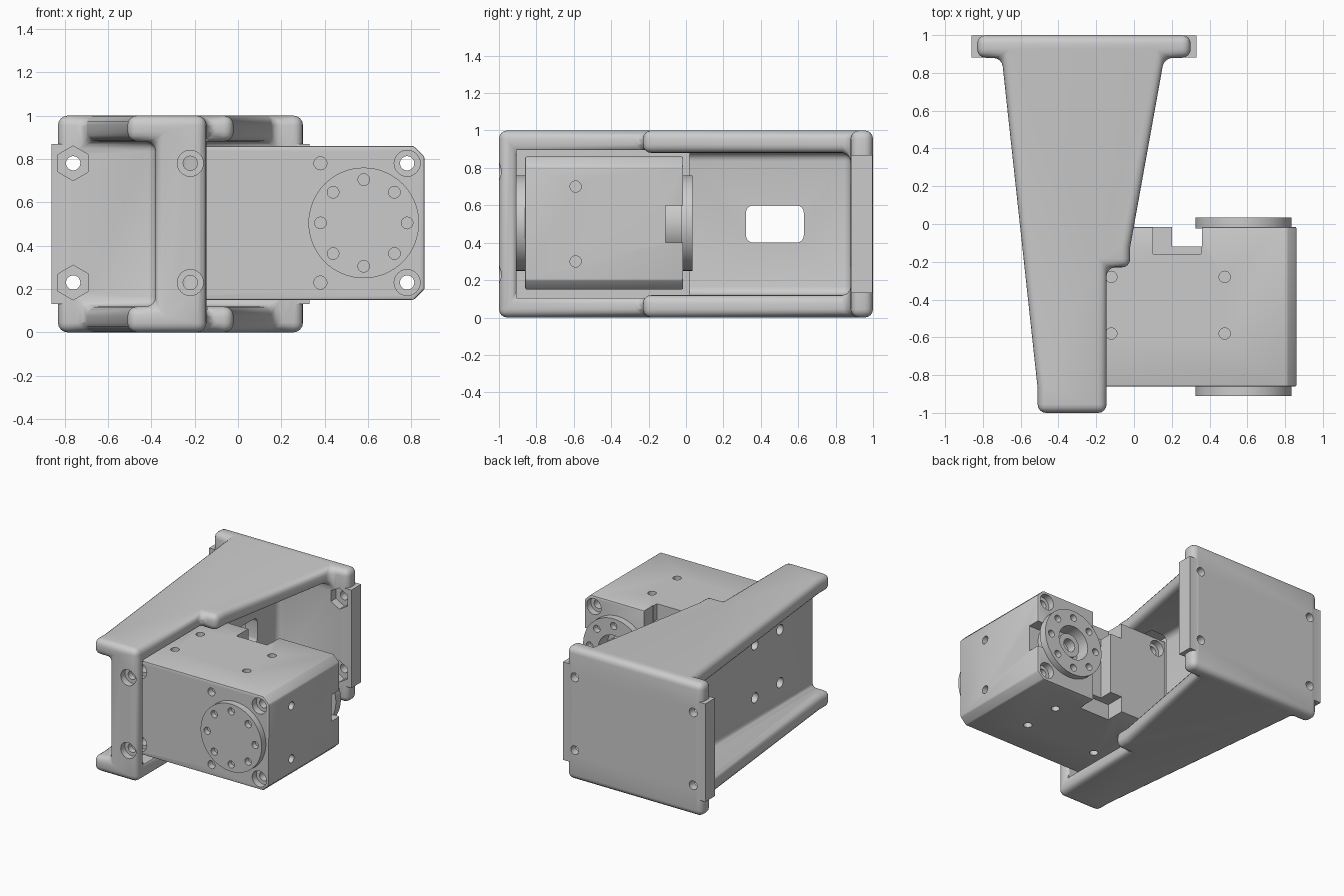
import bpy
import bmesh
from math import cos, sin, pi, radians

default = bpy.data.objects.get("Cube")
if default:
    bpy.data.objects.remove(default, do_unlink=True)


def prism(name, outline, axis, lo, hi):
    """Extrude a 2D outline along one axis between lo and hi."""
    place = {"x": lambda u, v, w: (w, u, v),
             "y": lambda u, v, w: (u, w, v),
             "z": lambda u, v, w: (u, v, w)}[axis]
    bm = bmesh.new()
    rings = [[bm.verts.new(place(u, v, w)) for u, v in outline] for w in (lo, hi)]
    for ring in rings:
        bm.faces.new(ring)
    count = len(outline)
    for i in range(count):
        j = (i + 1) % count
        bm.faces.new((rings[0][i], rings[0][j], rings[1][j], rings[1][i]))
    bmesh.ops.recalc_face_normals(bm, faces=bm.faces)
    mesh = bpy.data.meshes.new(name)
    bm.to_mesh(mesh)
    bm.free()
    obj = bpy.data.objects.new(name, mesh)
    bpy.context.collection.objects.link(obj)
    return obj


def box(name, x, y, z):
    return prism(name, [(x[0], y[0]), (x[1], y[0]), (x[1], y[1]), (x[0], y[1])], "z", *z)


def rod(name, u, v, r, axis, lo, hi, sides=24):
    ring = [(u + r * cos(pi / 2 + 2 * pi * i / sides),
             v + r * sin(pi / 2 + 2 * pi * i / sides)) for i in range(sides)]
    return prism(name, ring, axis, lo, hi)


def apply(obj, kind, **settings):
    mod = obj.modifiers.new(kind.title(), kind)
    for key, value in settings.items():
        setattr(mod, key, value)
    bpy.context.view_layer.objects.active = obj
    bpy.ops.object.modifier_apply(modifier=mod.name)


def combine(obj, other, operation="DIFFERENCE"):
    other.hide_render = True
    apply(obj, "BOOLEAN", object=other, operation=operation, solver="EXACT")
    bpy.data.objects.remove(other, do_unlink=True)


def round_edges(obj, width, segments):
    apply(obj, "BEVEL", width=width, segments=segments, limit_method="ANGLE",
          angle_limit=radians(30), use_clamp_overlap=False)


def cut_hole(obj, *args, **kw):
    combine(obj, rod("hole_cutter", *args, **kw))


def smooth(obj):
    bpy.ops.object.select_all(action="DESELECT")
    obj.select_set(True)
    bpy.context.view_layer.objects.active = obj
    bpy.ops.object.shade_smooth_by_angle(angle=radians(30))


SCREW_Z = (0.23, 0.78)

# Bracket: tapered silhouette hollowed on both sides of a central web
bracket = prism("bracket", [
    (-0.51, -1), (-0.145, -1), (-0.145, -0.23), (-0.02, -0.23), (-0.02, -0.12),
    (0.16, 0.88), (0.30, 0.88), (0.30, 1), (-0.83, 1), (-0.83, 0.88),
    (-0.70, 0.88), (-0.51, -0.87)], "z", 0, 1)
combine(bracket, box("outer_channel_cutter", (-1.2, -0.38), (-1.2, 0.88), (0.12, 0.88)))
combine(bracket, box("inner_channel_cutter", (-0.28, 1.2), (-0.9, 0.88), (0.12, 0.88)))
apply(bracket, "DECIMATE", decimate_type="DISSOLVE", angle_limit=radians(1))
round_edges(bracket, 0.045, 4)

# Bracket: side ears of the back plate, motor pocket and window
combine(bracket, box("plate_ears", (-0.86, 0.33), (0.882, 0.998), (0.13, 0.87)), "UNION")
combine(bracket, box("pocket_cutter", (-0.30, -0.14), (-0.905, 0.02), (0.105, 0.895)))
window = box("window_cutter", (-0.5, -0.1), (0.32, 0.63), (0.4, 0.6))
round_edges(window, 0.04, 4)
combine(bracket, window)

# Bracket: plate holes with hex nut recesses, pillar screws and web screws
for z in SCREW_Z:
    for x in (-0.76, 0.23):
        cut_hole(bracket, x, z, 0.033, "y", 0.8, 1.1)
        cut_hole(bracket, x, z, 0.08, "y", 0.8, 0.94, sides=6)
    cut_hole(bracket, -0.22, z, 0.06, "y", -1.1, -0.95)
    cut_hole(bracket, -0.22, z, 0.033, "y", -1.1, -0.87)
for y in (-0.58, -0.28):
    for z in (0.3, 0.7):
        cut_hole(bracket, y, z, 0.038, "x", -0.5, -0.2)
smooth(bracket)

# Motor body with chamfered outer corners
body = prism("motor_body", [(-0.3, 0.15), (0.81, 0.15), (0.86, 0.2), (0.86, 0.81),
                            (0.81, 0.86), (-0.3, 0.86)], "y", -0.86, -0.015)
round_edges(body, 0.008, 2)

# Motor body: rear cable groove, connector pockets and horn notch
combine(body, box("groove_cutter", (0.2, 0.36), (-0.12, 0.2), (0, 1)))
for z in ((0.74, 1), (0, 0.27)):
    combine(body, box("connector_cutter", (0.1, 0.355), (-0.16, 0.2), z))
combine(body, box("notch_cutter", (0.7, 1), (-0.11, 0.2), (0.4, 0.6)))

# Motor body: screw holes on every face
for z in SCREW_Z:
    for x in (-0.22, 0.78):
        cut_hole(body, x, z, 0.033, "y", -1, 0.2)
        cut_hole(body, x, z, 0.06, "y", -1, -0.81)
        cut_hole(body, x, z, 0.06, "y", -0.065, 0.2)
    cut_hole(body, 0.38, z, 0.03, "y", -1, -0.81)
for y in (-0.58, -0.28):
    for x in (-0.12, 0.48):
        cut_hole(body, x, y, 0.03, "z", 0, 0.2)
        cut_hole(body, x, y, 0.03, "z", 0.81, 1)
    for z in (0.3, 0.7):
        cut_hole(body, y, z, 0.03, "x", -0.4, -0.25)
for z in (0.3, 0.7):
    cut_hole(body, -0.59, z, 0.03, "x", 0.81, 1)
smooth(body)

# Output horns: round discs with a ring of screw holes
HORN = (0.58, 0.505)


def horn(name, lo, hi, hole_lo, hole_hi):
    disc = rod(name, *HORN, 0.255, "y", lo, hi, sides=64)
    for i in range(8):
        a = i * pi / 4
        cut_hole(disc, HORN[0] + 0.2 * cos(a), HORN[1] + 0.2 * sin(a), 0.027,
                 "y", hole_lo, hole_hi, sides=16)
    return disc


front_horn = horn("front_horn", -0.91, -0.855, -1, -0.87)
smooth(front_horn)

# Rear horn: hollow centre with a bearing ring, on a short hub
rear_horn = horn("rear_horn", -0.025, 0.035, -0.01, 0.2)
cut_hole(rear_horn, *HORN, 0.13, "y", -0.2, 0.2, sides=48)
smooth(rear_horn)
cut_hole(body, *HORN, 0.13, "y", -0.08, 0.2, sides=48)
ring = rod("bearing_ring", *HORN, 0.09, "y", -0.09, -0.01, sides=40)
cut_hole(ring, *HORN, 0.05, "y", -0.2, 0.2)
smooth(ring)
hub = rod("rear_hub", *HORN, 0.2, "y", -0.11, -0.02, sides=48)
cut_hole(hub, *HORN, 0.13, "y", -0.08, 0.2, sides=48)
smooth(hub)
